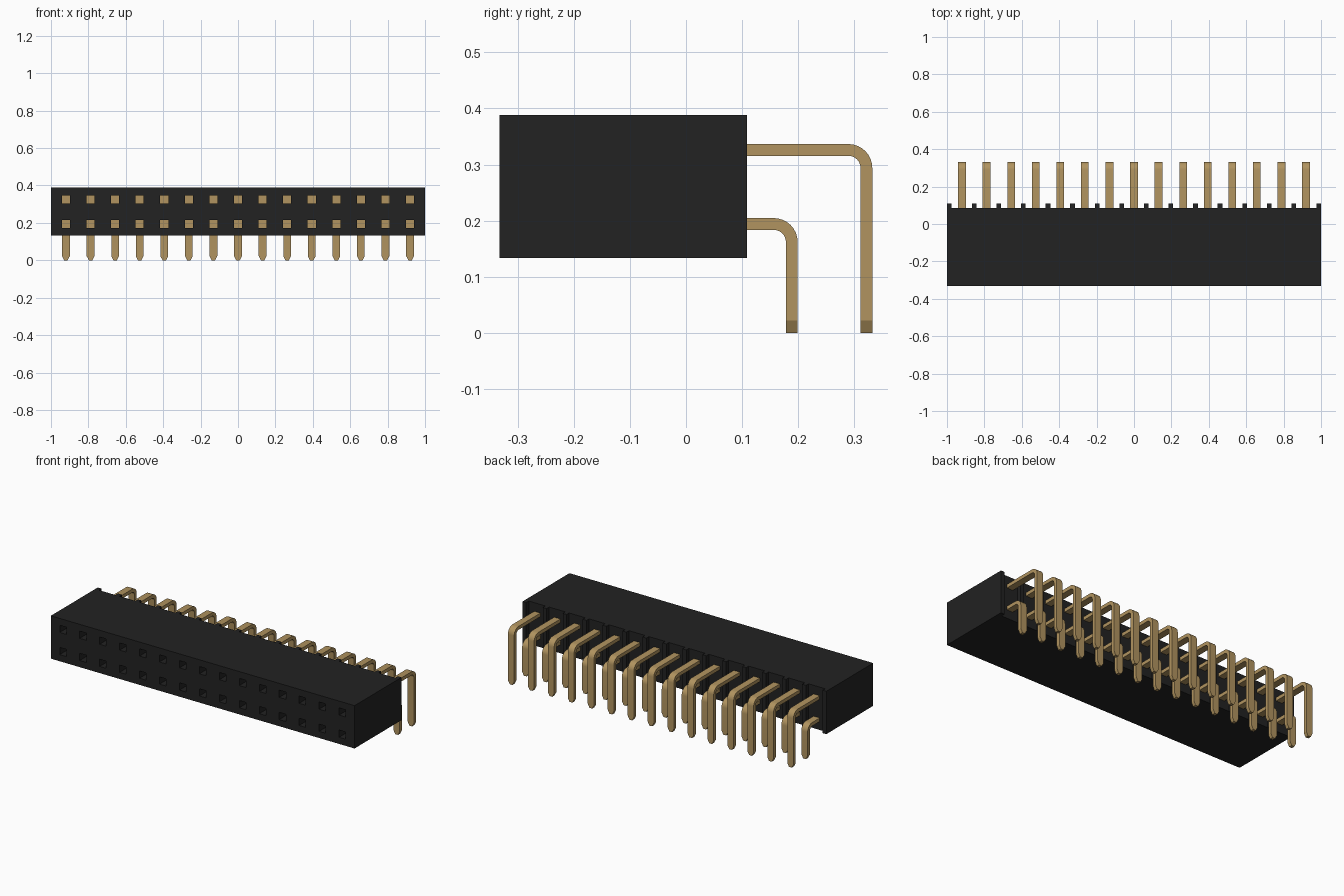
import bpy, bmesh, math
from mathutils import Matrix, Vector

if "Cube" in bpy.data.objects:
    bpy.data.objects.remove(bpy.data.objects["Cube"])

COUNT, PITCH = 15, 0.1314
XS = [(i - (COUNT - 1) / 2) * PITCH for i in range(COUNT)]
ROWS = [(0.194, 0.1885), (0.326, 0.3215)]      # pin height, y of the vertical leg
FRONT, FLOOR, BACK = -0.332, 0.085, 0.109      # front face, pocket floor, rib ends
BOTTOM, TOP = 0.133, 0.388
HOLE, DEPTH = 0.043, 0.16


def material(name, color):
    m = bpy.data.materials.new(name)
    m.diffuse_color = (*color, 1)
    m.use_nodes = True
    m.node_tree.nodes["Principled BSDF"].inputs["Base Color"].default_value = m.diffuse_color
    return m


BLACK = material("black plastic", (0.016, 0.016, 0.016))
GOLD = material("gold metal", (0.44, 0.295, 0.115))


def make_object(name, bm, mat):
    bmesh.ops.recalc_face_normals(bm, faces=bm.faces)
    mesh = bpy.data.meshes.new(name)
    bm.to_mesh(mesh)
    bm.free()
    mesh.materials.append(mat)
    ob = bpy.data.objects.new(name, mesh)
    bpy.context.collection.objects.link(ob)
    return ob


def add_box(bm, lo, hi):
    lo, hi = Vector(lo), Vector(hi)
    m = Matrix.Translation((lo + hi) / 2) @ Matrix.Diagonal((*(hi - lo), 1))
    bmesh.ops.create_cube(bm, size=1, matrix=m)


def socket_boxes(name, y0, y1, mat):
    bm = bmesh.new()
    h = HOLE / 2
    for x in XS:
        for z, _ in ROWS:
            add_box(bm, (x - h, y0, z - h), (x + h, y1, z + h))
    return make_object(name, bm, mat)


# Housing: comb-shaped plan with a pocket behind every pin column
plan = [(-1, FRONT), (1, FRONT)]
for x in reversed(XS):
    right = 0.976 if x == XS[-1] else x + PITCH / 2 - 0.0125
    left = -0.976 if x == XS[0] else x - PITCH / 2 + 0.0125
    if x == XS[-1]:
        plan.append((1, BACK))
    plan += [(right, BACK), (right, FLOOR), (left, FLOOR), (left, BACK)]
plan.append((-1, BACK))
bm = bmesh.new()
face = bm.faces.new([bm.verts.new((x, y, BOTTOM)) for x, y in plan])
ext = bmesh.ops.extrude_face_region(bm, geom=[face])
bmesh.ops.translate(bm, vec=(0, 0, TOP - BOTTOM),
                    verts=[v for v in ext["geom"] if isinstance(v, bmesh.types.BMVert)])
housing = make_object("housing", bm, BLACK)

# Square socket holes cut in the front
cutter = socket_boxes("hole_cutter", FRONT - 0.05, FRONT + DEPTH, BLACK)
cutter.hide_render = True
mod = housing.modifiers.new("holes", 'BOOLEAN')
mod.operation, mod.solver, mod.object = 'DIFFERENCE', 'EXACT', cutter
bpy.context.view_layer.objects.active = housing
bpy.ops.object.modifier_apply(modifier=mod.name)
bpy.data.objects.remove(cutter)

# Metal contacts at the bottom of each hole
socket_boxes("contacts", FRONT + DEPTH - 0.008, FRONT + DEPTH + 0.005, GOLD)


# Bent flat pins with a chamfered tip
def add_pin(bm, x, z, leg_y, w=0.0205, t=0.0105, radius=0.032, steps=8):
    cy, cz = leg_y - radius, z - radius
    path = [(FLOOR - 0.01, z, math.pi / 2, w)]
    for i in range(steps + 1):
        a = math.pi / 2 * (1 - i / steps)
        path.append((cy + radius * math.cos(a), cz + radius * math.sin(a), a, w))
    path += [(leg_y, 0.022, 0, w), (leg_y, 0, 0, w * 0.45)]
    rings = []
    for y, pz, a, hw in path:
        dy, dz = t * math.cos(a), t * math.sin(a)
        rings.append([bm.verts.new((x + sx * hw, y + s * dy, pz + s * dz))
                      for sx, s in ((-1, -1), (1, -1), (1, 1), (-1, 1))])
    for a, b in zip(rings, rings[1:]):
        for k in range(4):
            n = (k + 1) % 4
            bm.faces.new((a[k], a[n], b[n], b[k]))
    bm.faces.new(rings[0])
    bm.faces.new(rings[-1])


for name, (z, leg_y) in zip(("lower_pins", "upper_pins"), ROWS):
    bm = bmesh.new()
    for x in XS:
        add_pin(bm, x, z, leg_y)
    pins = make_object(name, bm, GOLD)
    bpy.ops.object.select_all(action='DESELECT')
    pins.select_set(True)
    bpy.context.view_layer.objects.active = pins
    bpy.ops.object.shade_smooth_by_angle(angle=math.radians(20))
